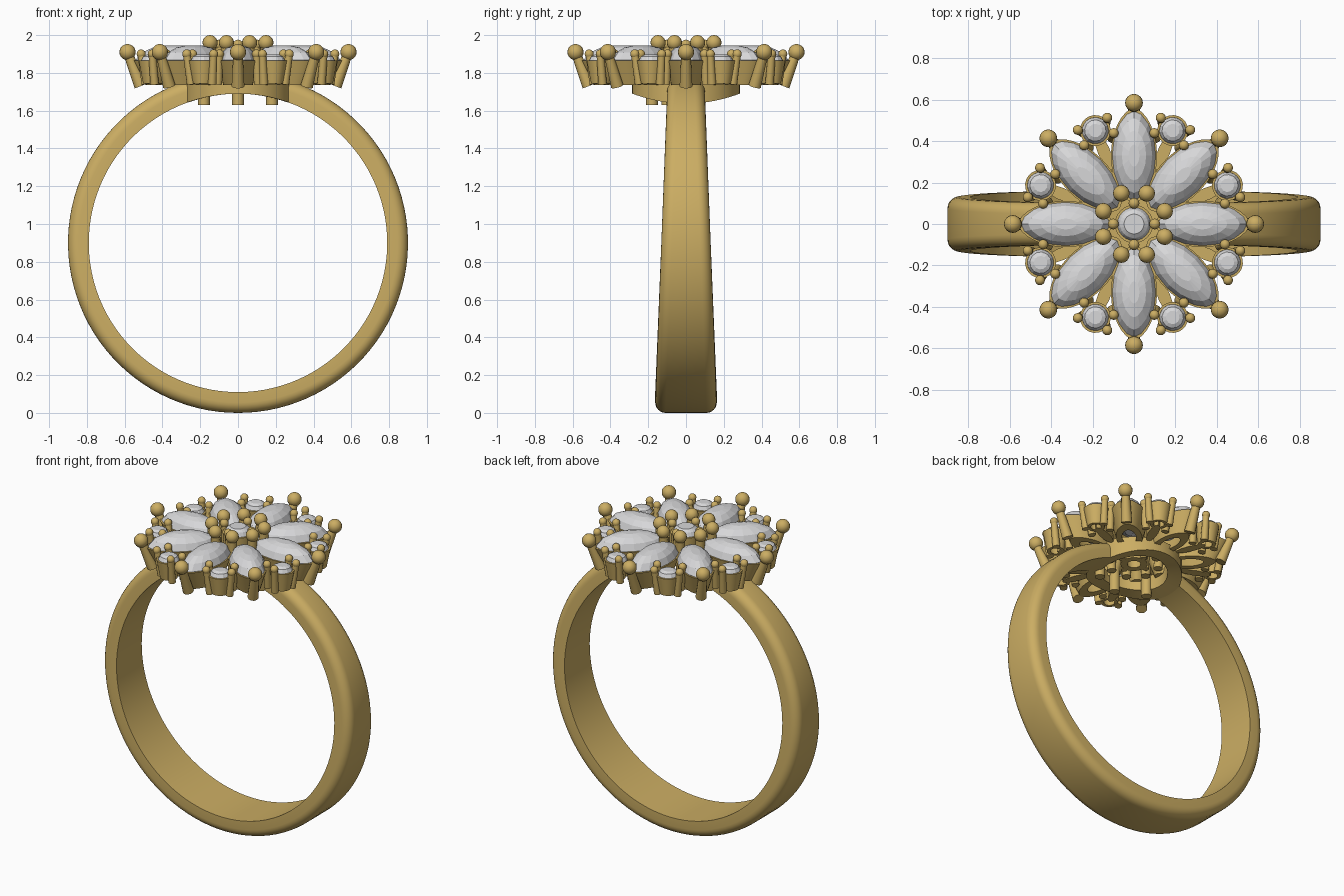
import bpy, bmesh
from math import sin, cos, pi, sqrt, asin, copysign
from mathutils import Vector, Matrix

cube = bpy.data.objects.get("Cube")
if cube:
    bpy.data.objects.remove(cube, do_unlink=True)


def material(name, rgb):
    m = bpy.data.materials.new(name)
    m.use_nodes = True
    m.diffuse_color = (*rgb, 1)
    m.node_tree.nodes["Principled BSDF"].inputs["Base Color"].default_value = (*rgb, 1)
    return m


GOLD = material("gold", (0.60, 0.42, 0.125))
CRYSTAL = material("clear crystal", (0.68, 0.68, 0.69))


def finish(bm, name, mat, smooth=True):
    bmesh.ops.recalc_face_normals(bm, faces=bm.faces)
    me = bpy.data.meshes.new(name)
    bm.to_mesh(me)
    bm.free()
    me.materials.append(mat)
    ob = bpy.data.objects.new(name, me)
    bpy.context.collection.objects.link(ob)
    if smooth:
        bpy.ops.object.select_all(action="DESELECT")
        ob.select_set(True)
        bpy.context.view_layer.objects.active = ob
        bpy.ops.object.shade_smooth_by_angle(angle=0.7)
    return ob


def loft(bm, rings, wrap=False, caps=True):
    """Skin a list of closed point rings."""
    loops = [[bm.verts.new(p) for p in ring] for ring in rings]
    pairs = list(zip(loops, loops[1:]))
    if wrap:
        pairs.append((loops[-1], loops[0]))
    for a, b in pairs:
        for i in range(len(a)):
            j = (i + 1) % len(a)
            bm.faces.new((a[i], a[j], b[j], b[i]))
    if caps and not wrap:
        bm.faces.new(loops[0])
        bm.faces.new(loops[-1])


def outline(a, b, n, point=1.0):
    """Oval outline; point above 1 sharpens the ends."""
    pts = []
    for i in range(n):
        t = 2 * pi * i / n
        s = sin(t)
        pts.append((a * cos(t), b * copysign(abs(s) ** point, s)))
    return pts


def stack(shape, levels, place):
    """Scaled copies of a flat outline at several heights, then placed."""
    return [[place @ Vector((x * s, y * s, z)) for x, y in shape] for s, z in levels]


def prong(bm, foot, tip, r0, r1, ball):
    foot, tip = Vector(foot), Vector(tip)
    q = (tip - foot).to_track_quat("Z", "Y").to_matrix()
    loft(bm, [[p + q @ Vector((x, y, 0)) for x, y in outline(r, r, 12)]
              for p, r in ((foot, r0), (tip, r1))])
    if ball:
        bmesh.ops.create_uvsphere(bm, u_segments=16, v_segments=10, radius=ball,
                                  matrix=Matrix.Translation(tip))


def around(angle, radius):
    return Matrix.Rotation(angle, 4, "Z") @ Matrix.Translation((radius, 0, 0))


# Band: rounded section swept round the finger, narrowing towards the top
MID, INNER, OUTER = 0.9, 0.79, 0.9
bm = bmesh.new()
start = asin(0.24 / 0.85)
steps = 96
rings = []
for i in range(steps + 1):
    t = start + (2 * pi - 2 * start) * i / steps
    w = 0.163 - 0.036 * (MID + OUTER * cos(t))
    section = [(-w, INNER)]
    for side in (-1, 1):
        arc = [(side * (w - 0.055 + 0.055 * cos(k * pi / 12)),
                OUTER - 0.055 + 0.055 * sin(k * pi / 12)) for k in range(7)]
        section += arc if side < 0 else arc[::-1]
    section.append((w, INNER))
    rings.append([(r * sin(t), y, MID + r * cos(t)) for y, r in section])
loft(bm, rings)
finish(bm, "band", GOLD)

# Collar: round tube whose underside follows the finger hole
bm = bmesh.new()


def collar_ring(r, top=None):
    return [(x, y, top or MID + sqrt(INNER ** 2 - x * x)) for x, y in outline(r, r, 48)]


loft(bm, [collar_ring(0.285), collar_ring(0.285, 1.765),
          collar_ring(0.2, 1.765), collar_ring(0.2)], wrap=True)
finish(bm, "collar", GOLD)

# Short posts below the head
bm = bmesh.new()
for x, y in ((0, -0.18), (-0.18, -0.1), (0.18, -0.1)):
    prong(bm, (x, y, 1.63), (x, y, 1.78), 0.031, 0.031, 0)
finish(bm, "under_posts", GOLD)

# Settings, stones and prongs
petal = outline(0.215, 0.105, 32, 1.15)
petal_gem = outline(0.215, 0.105, 16, 1.15)
small = outline(0.065, 0.065, 20)
small_gem = outline(0.065, 0.065, 12)
centre = outline(0.08, 0.08, 24)
cup_levels = [(0.74, 1.735), (1.06, 1.865), (0.98, 1.865), (0.4, 1.735)]
gem_levels = [(0.25, -0.085), (0.97, -0.012), (1, 0.005),
              (0.84, 0.045), (0.56, 0.072), (0.25, 0.083)]

cups, gems = bmesh.new(), bmesh.new()
small_cups, small_gems = bmesh.new(), bmesh.new()
outer_prongs, inner_prongs, small_prongs = bmesh.new(), bmesh.new(), bmesh.new()
for k in range(8):
    a = k * pi / 4
    spot = around(a, 0.33)
    loft(cups, stack(petal, cup_levels, spot), wrap=True)
    loft(gems, stack(petal_gem, gem_levels, spot @ Matrix.Translation((0, 0, 1.862))))
    spin = around(a, 0)
    prong(outer_prongs, spin @ Vector((0.515, 0, 1.73)), spin @ Vector((0.585, 0, 1.91)),
          0.034, 0.024, 0.043)

    b = a + pi / 8
    spin = around(b, 0)
    prong(inner_prongs, spin @ Vector((0.15, 0, 1.735)), spin @ Vector((0.16, 0, 1.96)),
          0.028, 0.028, 0.04)

    spot = around(b, 0.488)
    loft(small_cups, stack(small, [(0.8, 1.745), (1.15, 1.865), (0.98, 1.865), (0.5, 1.745)],
                           spot), wrap=True)
    loft(small_gems, stack(small_gem, [(0.2, -0.06), (1, 0), (0.8, 0.025), (0.5, 0.035)],
                           spot @ Matrix.Translation((0, 0, 1.862))))
    for side in (-1, 1):
        for dx in (0.035, -0.045):
            prong(small_prongs, spot @ Vector((dx - 0.02, side * 0.06, 1.74)),
                  spot @ Vector((dx, side * 0.077, 1.9)), 0.023, 0.02, 0.024)

    # Bridge tying each small setting to the head
    bridge = outline(0.1, 0.03, 12)
    loft(small_cups, stack(bridge, [(1, 1.745), (1, 1.79)], around(b, 0.38)))

finish(cups, "petal_settings", GOLD)
finish(gems, "petal_stones", CRYSTAL, smooth=False)
finish(small_cups, "small_settings", GOLD)
finish(small_gems, "small_stones", CRYSTAL, smooth=False)
finish(outer_prongs, "outer_prongs", GOLD)
finish(inner_prongs, "inner_prongs", GOLD)
finish(small_prongs, "small_prongs", GOLD)

# Centre stone with its setting and four prongs
flat = Matrix.Identity(4)
bm = bmesh.new()
loft(bm, stack(centre, [(1.0, 1.74), (1.15, 1.92), (0.98, 1.92), (0.5, 1.74)], flat), wrap=True)
finish(bm, "centre_setting", GOLD)
bm = bmesh.new()
loft(bm, stack(centre, [(0.2, 1.83), (1, 1.92), (0.85, 1.945), (0.6, 1.96)], flat))
finish(bm, "centre_stone", CRYSTAL, smooth=False)
bm = bmesh.new()
for k in range(4):
    spin = around(k * pi / 2, 0)
    prong(bm, spin @ Vector((0.09, 0, 1.74)), spin @ Vector((0.1, 0, 1.95)), 0.02, 0.02, 0.026)
finish(bm, "centre_prongs", GOLD)
